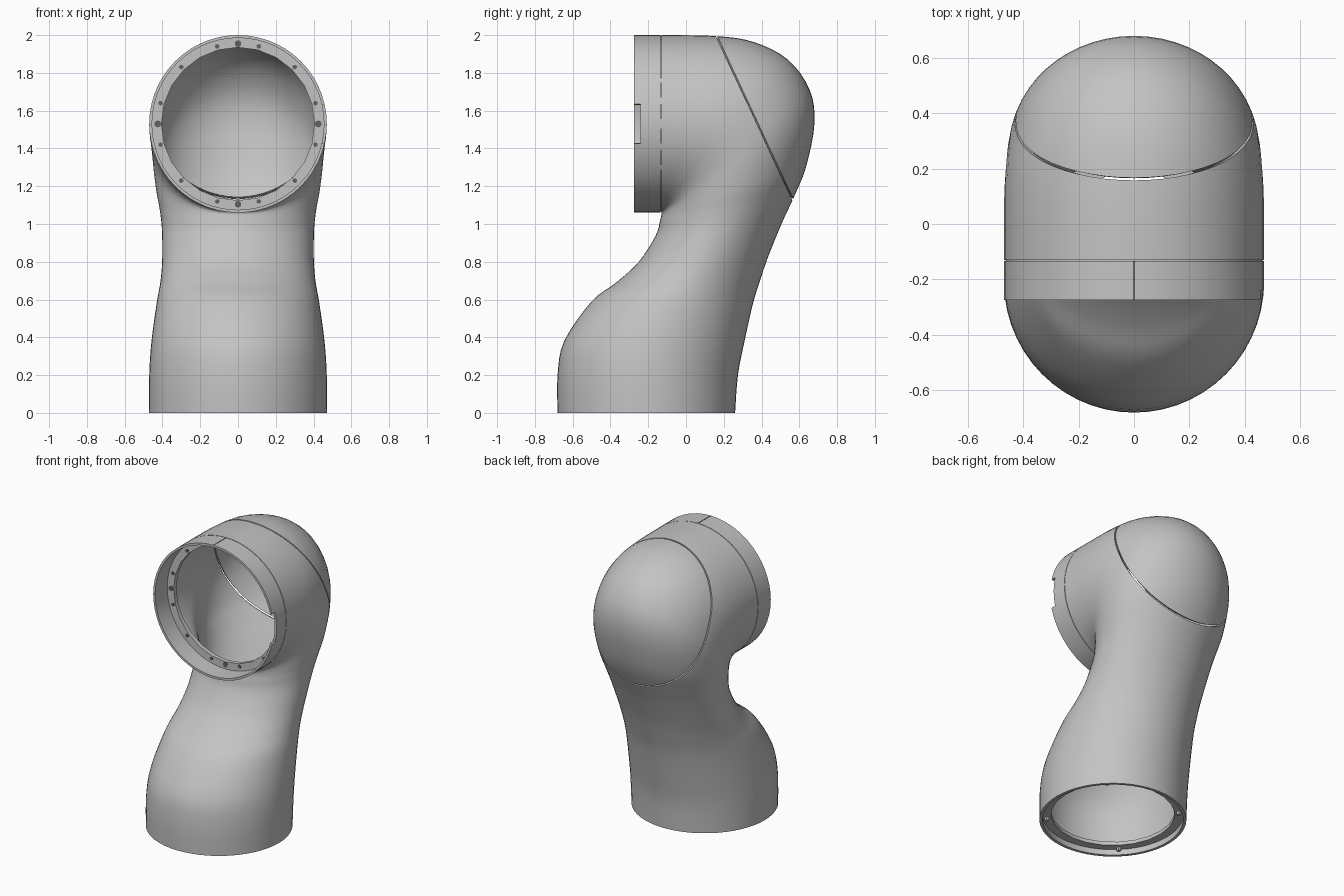
import bpy
import bmesh
from math import sin, cos, pi, atan2
from mathutils import Vector

if "Cube" in bpy.data.objects:
    bpy.data.objects.remove(bpy.data.objects["Cube"])

HEAD_Z, BASE_Y, RADIUS = 1.53, -0.21, 0.47
SIDES = 56


def make_material(name, value):
    mat = bpy.data.materials.new(name)
    mat.use_nodes = True
    colour = (value, value, value, 1)
    mat.diffuse_color = colour
    mat.node_tree.nodes["Principled BSDF"].inputs["Base Color"].default_value = colour
    return mat


grey = make_material("satin grey", 0.55)
dark = make_material("dark grey", 0.12)


def ring(front, back, half_width, sides=SIDES):
    """Ellipse spanning two points of the side profile, widened along x."""
    a, b = Vector((0, *front)), Vector((0, *back))
    mid, half = (a + b) / 2, (b - a) / 2
    angles = [2 * pi * k / sides for k in range(sides)]
    return [mid + half * cos(t) + Vector((half_width * sin(t), 0, 0)) for t in angles]


def loft(rings, closed=False):
    """Skin a list of rings, with faces pointing outwards."""
    bm = bmesh.new()
    rows = [[bm.verts.new(p) for p in r] for r in rings]
    pairs = list(zip(rows, rows[1:]))
    if closed:
        pairs.append((rows[-1], rows[0]))
    for low, high in pairs:
        for k in range(len(low)):
            n = (k + 1) % len(low)
            bm.faces.new((low[k], high[k], high[n], low[n]))
    return bm


def finish(name, bm, mat=grey, thickness=0):
    mesh = bpy.data.meshes.new(name)
    bm.to_mesh(mesh)
    bm.free()
    mesh.materials.append(mat)
    obj = bpy.data.objects.new(name, mesh)
    bpy.context.collection.objects.link(obj)
    bpy.ops.object.select_all(action="DESELECT")
    obj.select_set(True)
    bpy.context.view_layer.objects.active = obj
    if thickness:
        wall = obj.modifiers.new("wall", "SOLIDIFY")
        wall.thickness, wall.offset = thickness, -1
        bpy.ops.object.modifier_apply(modifier=wall.name)
    bpy.ops.object.shade_smooth_by_angle(angle=0.7)
    return obj


def spline(rows, steps=4):
    """Smooth curve through all control rows."""
    pts = [rows[0], *rows, rows[-1]]
    out = []
    for p, q, r, s in zip(pts, pts[1:], pts[2:], pts[3:]):
        for k in range(steps):
            t = k / steps
            out.append([b + t / 2 * (c - a + t * (2 * a - 5 * b + 4 * c - d
                        + t * (3 * (b - c) + d - a))) for a, b, c, d in zip(p, q, r, s)])
    return out + [rows[-1]]


# Elbow sections: front y, front z, back y, back z, half width
sections = [
    (-.68, 0, .26, 0, .47),
    (-.68, .2, .275, .2, .47),
    (-.645, .38, .31, .38, .458),
    (-.5, .59, .355, .58, .43),
    (-.37, .69, .395, .71, .41),
    (-.25, .8, .44, .84, .401),
    (-.16, .94, .51, 1.01, .403),
    (-.137, 1.02, .57, 1.14, .415),
    (-.131, 1.045, .635, 1.3, .432),
    (-.13, 1.05, .68, 1.53, .447),
    (-.13, 1.053, .655, 1.71, .455),
    (-.13, 1.055, .54, 1.87, .463),
    (-.13, 1.057, .36, 1.963, .469),
    (-.13, 1.058, .16, 1.995, .47),
    (-.13, 1.06, -.13, 2, .47),
]


# Shell and rear cap: one elbow divided by a slanted seam
def elbow_part(name, keep_cap):
    bm = loft([ring(s[:2], s[2:4], s[4]) for s in spline(sections)])
    bmesh.ops.remove_doubles(bm, verts=bm.verts, dist=0.0005)
    normal = Vector((0, 0.906, 0.422))
    shift = 0.004 if keep_cap else -0.004
    bmesh.ops.bisect_plane(
        bm, geom=bm.verts[:] + bm.edges[:] + bm.faces[:],
        plane_co=Vector((0, 0.365, 1.56)) + normal * shift, plane_no=normal,
        clear_inner=keep_cap, clear_outer=not keep_cap)
    finish(name, bm, thickness=0.02)


elbow_part("arm_shell", False)
elbow_part("rear_cap", True)


def head_ring(y, radius, sides=SIDES):
    return ring((y, HEAD_Z - radius), (y, HEAD_Z + radius), radius, sides)


def base_ring(z, radius, sides=SIDES):
    return ring((BASE_Y - radius, z), (BASE_Y + radius, z), radius, sides)


# Front collar with a notch on its left side
bm = loft([head_ring(y, RADIUS) for y in (-.134, -.24, -.275)])
notch = []
for face in bm.faces:
    c = face.calc_center_median()
    if c.y < -0.24 and abs(atan2(c.z - HEAD_Z, c.x)) < 0.22:
        notch.append(face)
bmesh.ops.delete(bm, geom=notch, context="FACES")
finish("front_collar", bm, thickness=0.015)

# Recessed flanges in both openings
for name, maker, near, far, inner in (
        ("front_flange", head_ring, -.14, -.11, .405),
        ("base_flange", base_ring, .04, .065, .395)):
    finish(name, loft([maker(near, inner, 24), maker(far, inner, 24),
                       maker(far, .464, 24), maker(near, .464, 24)], True))
    mesh = bpy.data.objects[name].data
    bm = bmesh.new()
    bm.from_mesh(mesh)
    bmesh.ops.recalc_face_normals(bm, faces=bm.faces)
    bm.to_mesh(mesh)
    bm.free()


# Screw holes around the front flange: large on the axes, small between
def disc(name, angle, radius):
    bm = bmesh.new()
    bmesh.ops.create_cone(bm, cap_ends=True, segments=10, radius1=radius,
                          radius2=radius, depth=0.006)
    obj = finish(name, bm, dark)
    obj.location = (0.425 * cos(angle), -0.141, HEAD_Z + 0.425 * sin(angle))
    obj.rotation_euler.x = pi / 2


for quarter in range(4):
    start = quarter * pi / 2
    disc("large_screw", start, 0.018)
    for step in (1, 3, 5):
        disc("small_screw", start + step * pi / 12, 0.012)


def box(name, centre, size, mat):
    bm = bmesh.new()
    bmesh.ops.create_cube(bm, size=1)
    bmesh.ops.scale(bm, vec=size, verts=bm.verts)
    bmesh.ops.translate(bm, vec=centre, verts=bm.verts)
    finish(name, bm, mat)


# Alignment line on top of the collar and locating pins in the base
box("alignment_line", (0, -.204, 1.997), (.008, .14, .008), dark)
for side in (-1, 1):
    for end in (-1, 1):
        box("base_pin", (side * .3, BASE_Y + end * .3, .03), (.02, .02, .03), grey)
